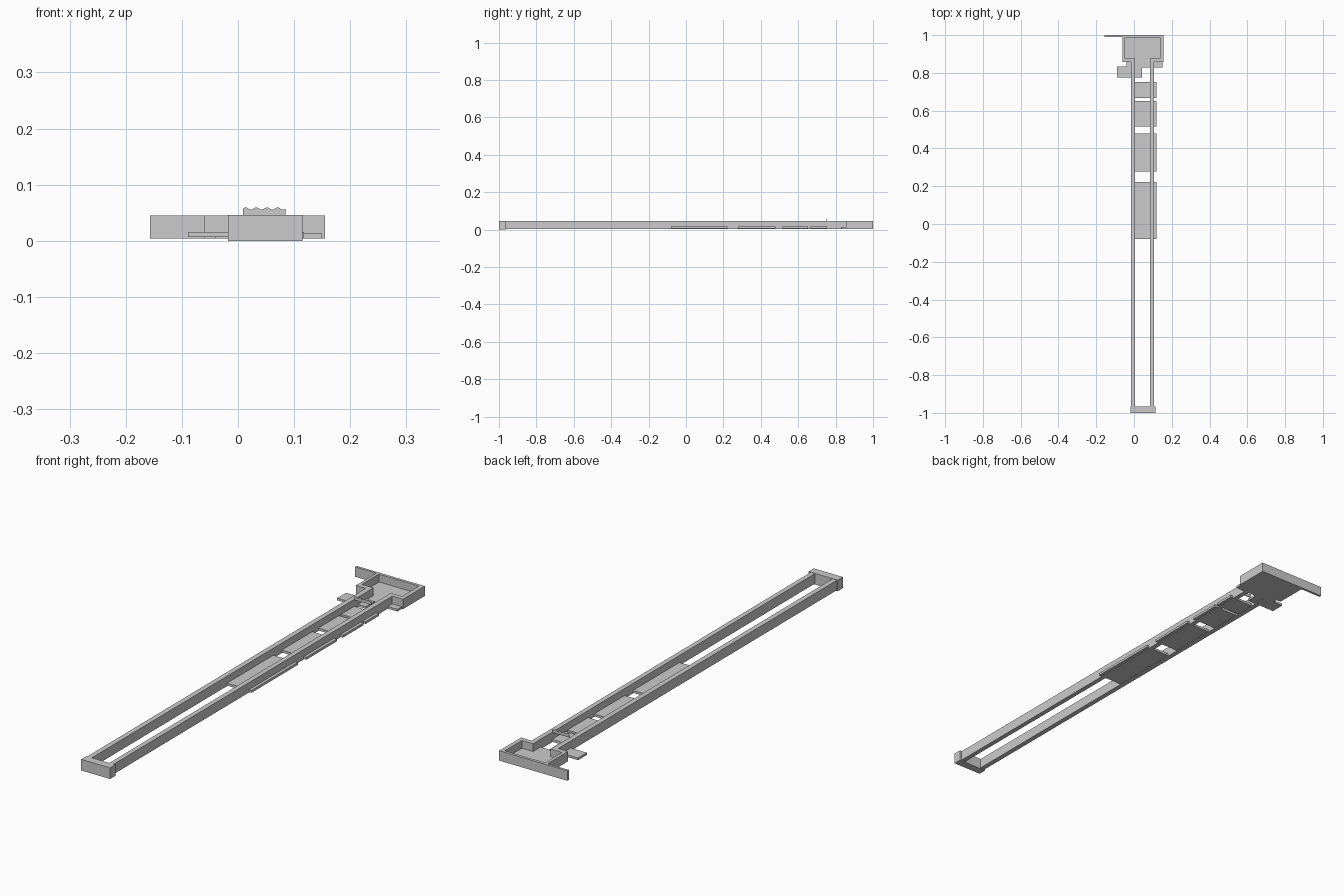
import bpy, bmesh, math

if "Cube" in bpy.data.objects:
    bpy.data.objects.remove(bpy.data.objects["Cube"])


def finish(name, bm):
    bmesh.ops.recalc_face_normals(bm, faces=bm.faces[:])
    me = bpy.data.meshes.new(name)
    bm.to_mesh(me)
    bm.free()
    ob = bpy.data.objects.new(name, me)
    bpy.context.collection.objects.link(ob)
    return ob


def box(name, x0, x1, y0, y1, z0, z1):
    bm = bmesh.new()
    bmesh.ops.create_cube(bm, size=1)
    for v in bm.verts:
        v.co = (x1 if v.co.x > 0 else x0,
                y1 if v.co.y > 0 else y0,
                z1 if v.co.z > 0 else z0)
    return finish(name, bm)


def wall(name, outer, inner, z0, z1):
    """Open wall strip between two matching outlines, extruded upwards."""
    bm = bmesh.new()
    a = [bm.verts.new((x, y, z0)) for x, y in outer]
    b = [bm.verts.new((x, y, z0)) for x, y in inner]
    faces = [bm.faces.new((a[i], a[i + 1], b[i + 1], b[i]))
             for i in range(len(a) - 1)]
    ext = bmesh.ops.extrude_face_region(bm, geom=faces, use_keep_orig=True)
    for g in ext["geom"]:
        if isinstance(g, bmesh.types.BMVert):
            g.co.z = z1
    return finish(name, bm)


# Two long rails widening into the head housing
outer = [(-.015, -.97), (-.015, .857), (-.06, .857), (-.06, 1),
         (.155, 1), (.155, .857), (.106, .857), (.106, -.97)]
inner = [(.006, -.97), (.006, .877), (-.047, .877), (-.047, .988),
         (.137, .988), (.137, .877), (.086, .877), (.086, -.97)]
wall("rail_frame", outer, inner, .004, .045)

# End cap and back flange
box("end_cap", -.018, .115, -1, -.966, 0, .046)
box("back_flange", -.157, -.055, .99, 1, .004, .045)

# Housing floor and side tab
box("housing_floor", -.04, .15, .828, .998, .004, .013)
box("housing_floor_edge", -.058, .153, .859, .998, .004, .012)
box("side_tab", -.089, .043, .775, .833, .007, .016)

# Plates of growing length between the rails
for i, (y0, y1) in enumerate([(.666, .753), (.517, .652),
                              (.278, .478), (-.08, .223)]):
    box(f"slot_plate_{i + 1}", .004, .118, y0, y1, .006, .016)

# Thin upright strip with a wavy top edge
bm = bmesh.new()
n = 32
low, high = [], []
for i in range(n + 1):
    x = .009 + .076 * i / n
    low.append(bm.verts.new((x, .752, .044)))
    high.append(bm.verts.new((x, .752, .0575 + .002 * math.sin(8 * math.pi * i / n))))
for i in range(n):
    bm.faces.new((low[i], low[i + 1], high[i + 1], high[i]))
strip = finish("wavy_strip", bm)
solid = strip.modifiers.new("thickness", 'SOLIDIFY')
solid.thickness = .003
